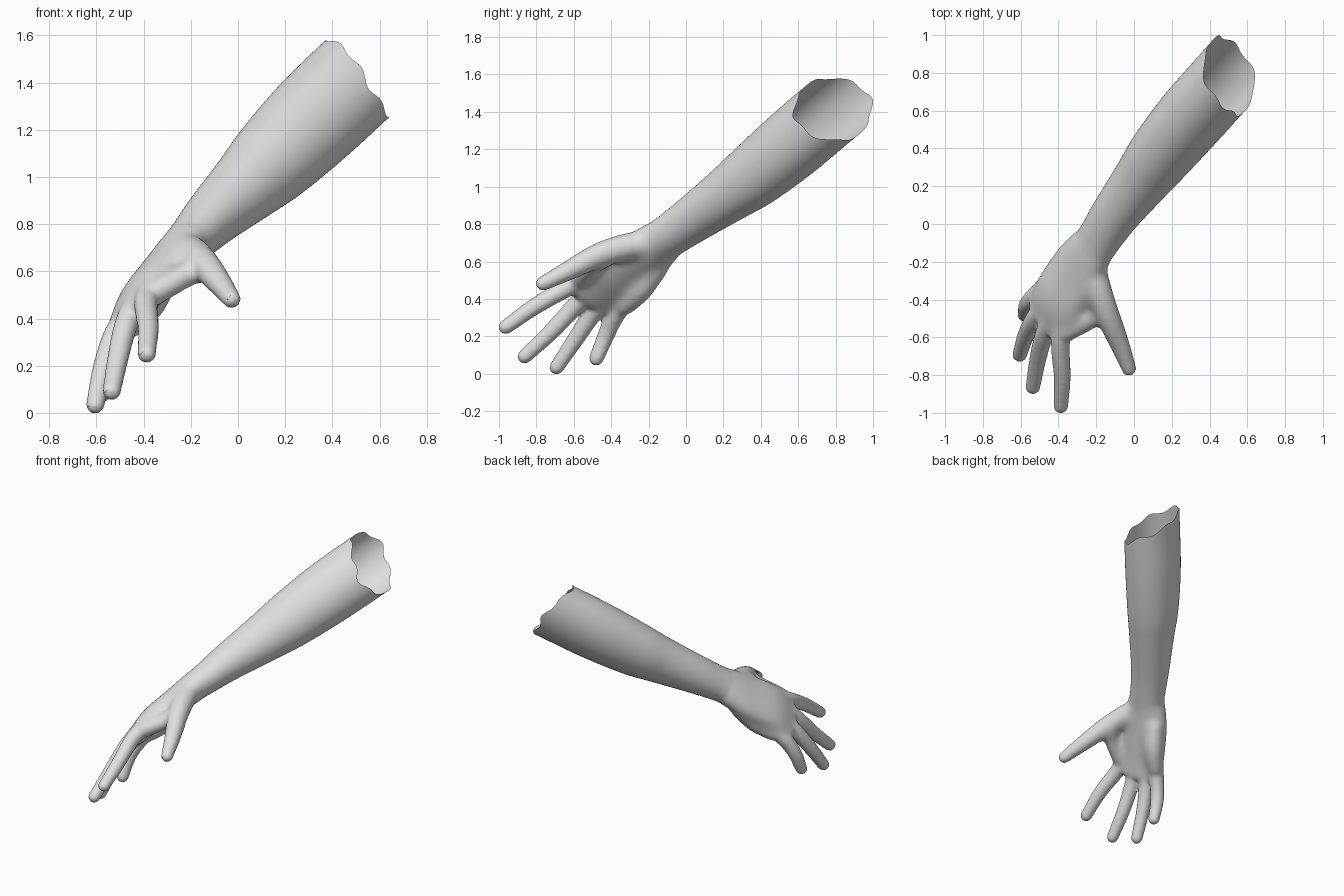
import bpy, bmesh, math
from mathutils import Vector, Matrix

cube = bpy.data.objects.get("Cube")
if cube:
    bpy.data.objects.remove(cube, do_unlink=True)

DORSAL = Vector((-0.75, -0.1, 0.65)).normalized()   # direction of the back of the hand
ARM_AXIS = Vector((0.53, 0.66, 0.53)).normalized()

skin = bpy.data.materials.new("skin_grey")
skin.use_nodes = True
grey = (0.75, 0.75, 0.75, 1)
skin.diffuse_color = grey
skin.node_tree.nodes["Principled BSDF"].inputs["Base Color"].default_value = grey


def frame(tangent):
    """Side and back axes square to a tangent."""
    side = tangent.cross(DORSAL).normalized()
    return side, side.cross(tangent).normalized()


def catmull(points, steps=8):
    """Smooth path through (x, y, z, radius, back/side ratio) points."""
    p = [Vector(q if len(q) == 5 else q + (1,)) for q in points]
    p = [2 * p[0] - p[1]] + p + [2 * p[-1] - p[-2]]
    path = []
    for a, b, c, d in zip(p, p[1:], p[2:], p[3:]):
        for i in range(steps):
            t = i / steps
            path.append(0.5 * (2 * b + (c - a) * t + (2 * a - 5 * b + 4 * c - d) * t ** 2
                               + (3 * b - a - 3 * c + d) * t ** 3))
    return path + [p[-2]]


def tube(bm, points, sides=48):
    """Round-ended tube of varying elliptical section."""
    path = catmull(points)
    pos = [Vector(q[:3]) for q in path]
    last = len(path) - 1
    tans = [(pos[min(i + 1, last)] - pos[max(i - 1, 0)]).normalized() for i in range(last + 1)]
    stations = [(pos[i], tans[i], path[i][3], path[i][4]) for i in range(last + 1)]
    for end, sign in ((0, -1), (last, 1)):
        r, ratio = path[end][3:]
        for deg in (20, 40, 60, 80):
            a = math.radians(deg)
            cap = (pos[end] + tans[end] * sign * r * ratio * math.sin(a), tans[end],
                   r * math.cos(a), ratio)
            stations.insert(0, cap) if sign < 0 else stations.append(cap)
    rings = []
    for co, tan, r, ratio in stations:
        side, back = frame(tan)
        angles = [2 * math.pi * i / sides for i in range(sides)]
        rings.append([bm.verts.new(co + side * r * math.cos(a) + back * r * ratio * math.sin(a))
                      for a in angles])
    for lo, hi in zip(rings, rings[1:]):
        for i in range(sides):
            j = (i + 1) % sides
            bm.faces.new((lo[i], lo[j], hi[j], hi[i]))
    bm.faces.new(rings[0][::-1])
    bm.faces.new(rings[-1])


def make_object(name, bm):
    mesh = bpy.data.meshes.new(name)
    bm.to_mesh(mesh)
    bm.free()
    obj = bpy.data.objects.new(name, mesh)
    bpy.context.collection.objects.link(obj)
    return obj


def finish(obj):
    obj.data.materials.clear()
    obj.data.materials.append(skin)
    for poly in obj.data.polygons:
        poly.use_smooth = True
        poly.material_index = 0


# Palm and forearm, from the finger webs to beyond the open end
forearm = [(-.455, -.505, .41, .172, .34), (-.4, -.4, .505, .178, .46),
           (-.31, -.255, .61, .17, .53), (-.24, -.155, .69, .142, .68),
           (-.2, -.1, .73, .123, .83), (-.1, .05, .835, .13, .97),
           (.045, .24, .97, .15, 1.07), (.148, .375, 1.07, .168, 1.11),
           (.31, .57, 1.23, .18, 1.15), (.51, .795, 1.42, .18, 1.18),
           (.89, 1.22, 1.77, .18, 1.18)]

# Each finger runs from its knuckle inside the palm to its tip
FINGER_RADII = (.055, .05, .045, .039)
fingers = {
    "index": [(-.375, -.5, .53), (-.39, -.645, .455), (-.38, -.81, .358), (-.387, -.964, .249)],
    "middle": [(-.42, -.47, .485), (-.475, -.585, .37), (-.51, -.72, .225), (-.535, -.863, .092)],
    "ring": [(-.455, -.41, .43), (-.525, -.5, .32), (-.572, -.59, .185), (-.605, -.692, .034)],
    "little": [(-.46, -.325, .395), (-.525, -.385, .3), (-.565, -.43, .2), (-.578, -.48, .08)],
}
paths = {n: [c + (r,) for c, r in zip(pts, FINGER_RADII)] for n, pts in fingers.items()}
paths["thumb"] = [(-.22, -.18, .695, .062), (-.2, -.31, .68, .074), (-.15, -.46, .635, .068),
                  (-.078, -.63, .55, .052), (-.027, -.765, .482, .039)]

# Fleshy outer edge of the palm and the web beside the thumb
outer_pad = [(-.31, -.155, .56, .06), (-.375, -.24, .45, .065), (-.455, -.32, .37, .056)]
thumb_web = [(-.165, -.44, .62, .06), (-.235, -.505, .575, .055), (-.35, -.565, .51, .055)]

bm = bmesh.new()
for path in [forearm, outer_pad, thumb_web, *paths.values()]:
    tube(bm, path)
bmesh.ops.recalc_face_normals(bm, faces=bm.faces)
arm = make_object("forearm_and_hand", bm)

# Fuse the parts into one skin and soften the joins
fuse = arm.modifiers.new("fuse", 'REMESH')
fuse.mode = 'VOXEL'
fuse.voxel_size = 0.01
soften = arm.modifiers.new("soften", 'SMOOTH')
soften.factor = 0.5
soften.iterations = 10
deps = bpy.context.evaluated_depsgraph_get()
fused = bpy.data.meshes.new_from_object(arm.evaluated_get(deps))
arm.modifiers.clear()
arm.data = fused

bm = bmesh.new()
bm.from_mesh(fused)

# Blend the palm further, fading out towards the fingers
palm_co = Vector((-.32, -.32, .56))
for step in range(40):
    reach = .33 - .004 * step
    palm = [v for v in bm.verts if (v.co - palm_co).length < reach]
    bmesh.ops.smooth_vert(bm, verts=palm, factor=0.5,
                          use_axis_x=True, use_axis_y=True, use_axis_z=True)

# Open the upper end with a slanted, ragged edge
cut_co = Vector((.5, .78, 1.42))
cut_no = Vector((.8, .17, .57)).normalized()
bmesh.ops.bisect_plane(bm, geom=bm.verts[:] + bm.edges[:] + bm.faces[:], dist=1e-5,
                       plane_co=cut_co, plane_no=cut_no, clear_outer=True)
side, back = frame(ARM_AXIS)
for v in bm.verts:
    depth = (cut_co - v.co).dot(cut_no)
    if depth < .15:
        rel = v.co - cut_co
        a = math.atan2(rel.dot(back), rel.dot(side))
        wave = .012 * math.sin(3 * a) + .012 * math.sin(7 * a + 1)
        v.co += ARM_AXIS * wave * (1 - max(depth, 0) / .15) ** 2
bm.to_mesh(fused)
bm.free()
finish(arm)

# Nails, set into the backs of the fingertips
bm = bmesh.new()
for path in paths.values():
    tip, prev = Vector(path[-1][:3]), Vector(path[-2][:3])
    tan = (tip - prev).normalized()
    side, back = frame(tan)
    r = path[-1][3]
    centre = tip - tan * r * .15 + back * r * .7
    turn = Matrix((side, tan, back)).transposed().to_4x4()
    shape = Matrix.Diagonal((r * .55, r * .75, r * .24, 1))
    bmesh.ops.create_uvsphere(bm, u_segments=20, v_segments=10, radius=1,
                              matrix=Matrix.Translation(centre) @ turn @ shape)
finish(make_object("nails", bm))
